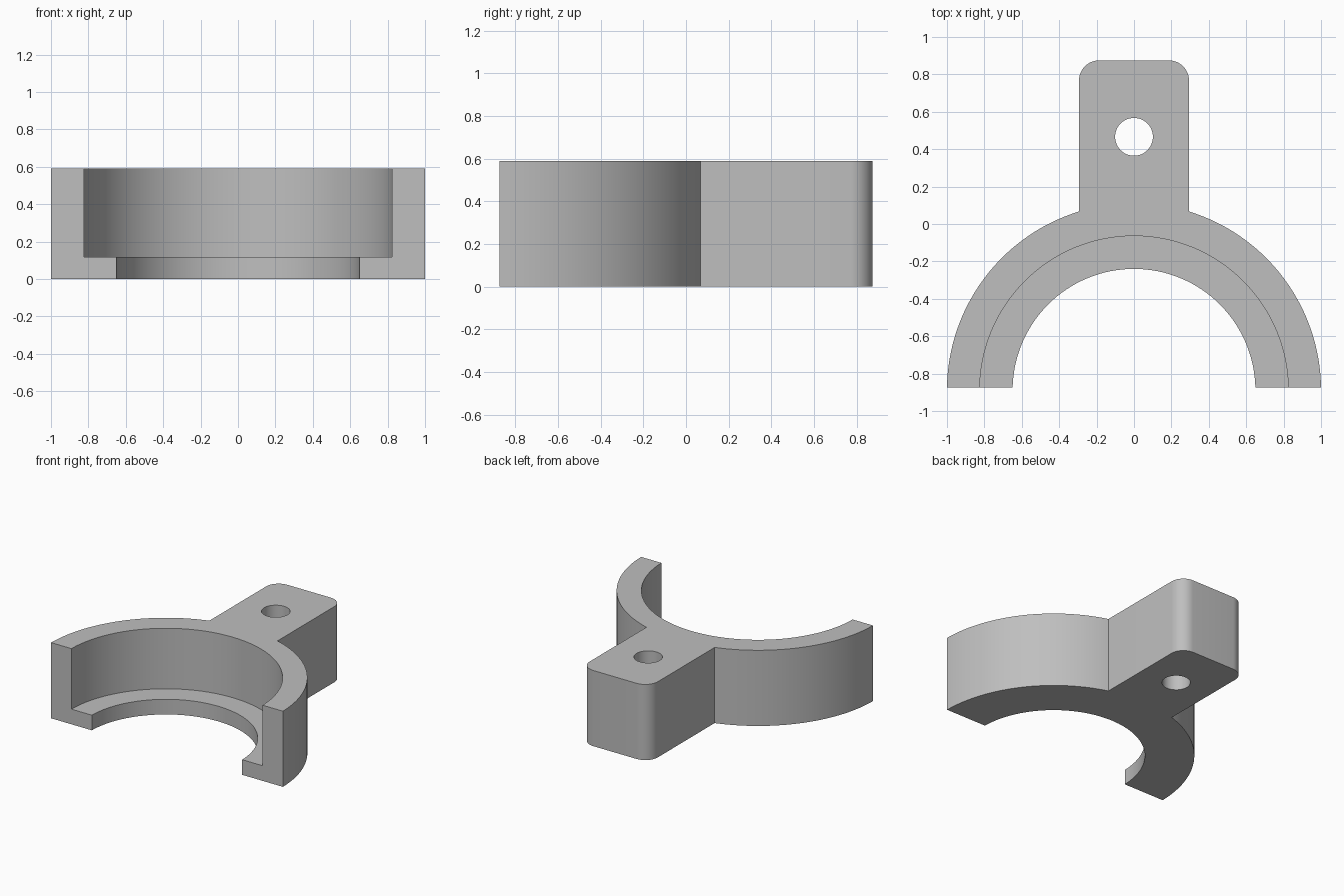
import bpy
import bmesh
from math import sin, cos, pi, asin, sqrt

cube = bpy.data.objects.get("Cube")
if cube:
    bpy.data.objects.remove(cube)

HEIGHT, LEDGE = 0.59, 0.118
CENTRE_Y, FRONT, BACK = -0.889, -0.875, 0.875
R_OUT, R_SEAT, R_BORE = 1.0, 0.825, 0.649
TAB, CORNER = 0.294, 0.108
HOLE_Y, HOLE_R = 0.466, 0.101

grey = bpy.data.materials.new("plain grey")
grey.use_nodes = True
colour = (0.52, 0.52, 0.52, 1)
grey.diffuse_color = colour
grey.node_tree.nodes["Principled BSDF"].inputs["Base Color"].default_value = colour


def arc(x, y, r, start, end, steps):
    angles = [start + (end - start) * i / steps for i in range(steps + 1)]
    return [(x + r * cos(a), y + r * sin(a)) for a in angles]


def prism(name, outline, z0, z1):
    """Extrude a flat outline from z0 up to z1."""
    bm = bmesh.new()
    face = bm.faces.new([bm.verts.new((x, y, z0)) for x, y in outline])
    top = bmesh.ops.extrude_face_region(bm, geom=[face])["geom"]
    verts = [v for v in top if isinstance(v, bmesh.types.BMVert)]
    bmesh.ops.translate(bm, verts=verts, vec=(0, 0, z1 - z0))
    bmesh.ops.recalc_face_normals(bm, faces=bm.faces)
    mesh = bpy.data.meshes.new(name)
    bm.to_mesh(mesh)
    bm.free()
    mesh.materials.append(grey)
    obj = bpy.data.objects.new(name, mesh)
    bpy.context.collection.objects.link(obj)
    return obj


def circle(y, r, steps):
    return arc(0, y, r, 0, 2 * pi, steps)[:-1]


# Right half of the outline: outer arc, then the tab with its rounded corner
start = asin((FRONT - CENTRE_Y) / R_OUT)
join = pi / 2 - asin(TAB / R_OUT)
half = arc(0, CENTRE_Y, R_OUT, start, join, 48)
half += arc(TAB - CORNER, BACK - CORNER, CORNER, 0, pi / 2, 12)
outline = half + [(-x, y) for x, y in reversed(half)]
bracket = prism("clamp_bracket", outline, 0, HEIGHT)

# Bore, stepped seat and bolt hole
cutters = [
    prism("bore_cutter", circle(CENTRE_Y, R_BORE, 128), -0.2, HEIGHT + 0.2),
    prism("seat_cutter", circle(CENTRE_Y, R_SEAT, 128), LEDGE, HEIGHT + 0.3),
    prism("bolt_hole_cutter", circle(HOLE_Y, HOLE_R, 48), -0.2, HEIGHT + 0.2),
]
bpy.ops.object.select_all(action="DESELECT")
bpy.context.view_layer.objects.active = bracket
bracket.select_set(True)
for cutter in cutters:
    cutter.hide_render = True
    cut = bracket.modifiers.new(cutter.name, "BOOLEAN")
    cut.operation = "DIFFERENCE"
    cut.solver = "EXACT"
    cut.object = cutter
    bpy.ops.object.modifier_apply(modifier=cut.name)
    bpy.data.objects.remove(cutter)

bpy.ops.object.shade_smooth_by_angle(angle=pi / 6)
